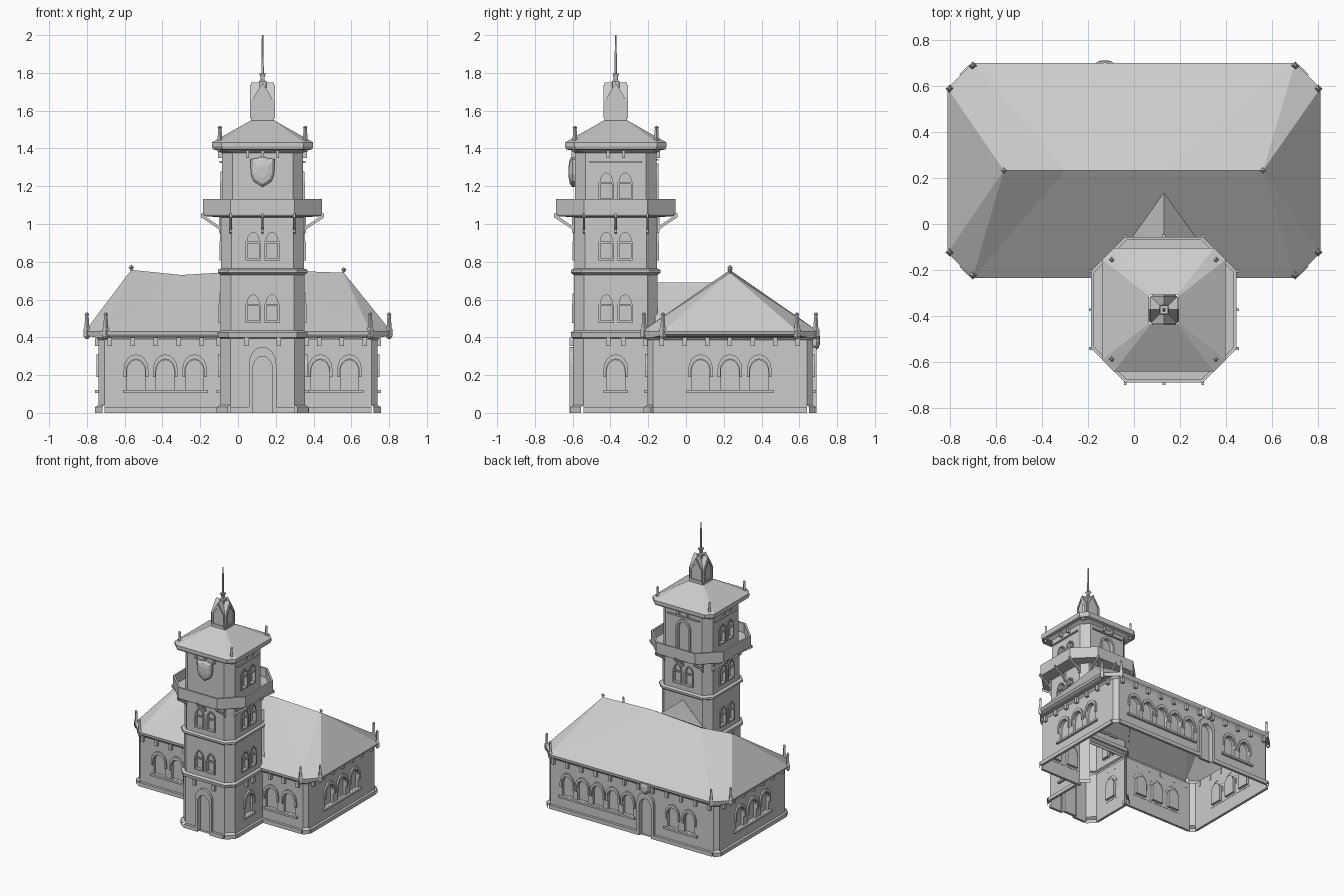
import bpy, bmesh
from math import pi, cos, sin
from mathutils import Matrix, Vector

if "Cube" in bpy.data.objects:
    bpy.data.objects.remove(bpy.data.objects["Cube"])

T = Matrix.Translation
I = Matrix.Identity(4)

def rot(k): return Matrix.Rotation(k * pi / 2, 4, 'Z')

def finish(name, bm, M=I):
    bmesh.ops.recalc_face_normals(bm, faces=bm.faces)
    me = bpy.data.meshes.new(name)
    bm.to_mesh(me)
    bm.free()
    ob = bpy.data.objects.new(name, me)
    ob.matrix_world = M
    bpy.context.collection.objects.link(ob)
    return ob

def grid(name, rows, M=I, closed=True, caps=False, skip_even=False):
    """Skin a list of point rows."""
    bm = bmesh.new()
    vs = [[bm.verts.new(p) for p in r] for r in rows]
    n = len(rows[0])
    for a, b in zip(vs, vs[1:]):
        for i in range(n if closed else n - 1):
            if not (skip_even and i % 2 == 0):
                j = (i + 1) % n
                bm.faces.new((a[i], a[j], b[j], b[i]))
    if caps:
        bm.faces.new(vs[0])
        bm.faces.new(vs[-1])
    return finish(name, bm, M)

def octa(hx, hy, c, z):
    """Rectangle with cut corners; even edges are the long sides."""
    return [(-hx + c, -hy, z), (hx - c, -hy, z), (hx, -hy + c, z), (hx, hy - c, z),
            (hx - c, hy, z), (-hx + c, hy, z), (-hx, hy - c, z), (-hx, -hy + c, z)]

def prism(name, pts, y0, y1, M=I):
    return grid(name, [[(x, y, z) for x, z in pts] for y in (y0, y1)], M, caps=True)

def bar(name, u0, u1, z0, z1, d, M):
    return prism(name, [(u0, z0), (u1, z0), (u1, z1), (u0, z1)], -d, 0.002, M)

def arch(u, w, z0, spring, top, n=8):
    h = w / 2
    return ([(u + h, z0)] + [(u + h * cos(pi * i / n), spring + (top - spring) * sin(pi * i / n))
            for i in range(n + 1)] + [(u - h, z0)])

def band(name, outer, inner, d, M, closed=False):
    """Raised moulding between two outlines."""
    rows = [[(x, y, z) for x, z in pts] for pts, y in
            ((outer, 0.002), (outer, -d), (inner, -d), (inner, 0.002))]
    return grid(name, rows, M, closed)

def wall(name, M, u0, u1, z0, z1, holes, depth=0.02):
    """Flat wall with recessed openings."""
    bm = bmesh.new()
    edges, loops = [], []
    for pts in [[(u0, z0), (u1, z0), (u1, z1), (u0, z1)]] + holes:
        vs = [bm.verts.new((x, 0, z)) for x, z in pts]
        edges += [bm.edges.new((vs[i - 1], vs[i])) for i in range(len(vs))]
        loops.append(vs)
    bmesh.ops.triangle_fill(bm, use_beauty=True, edges=edges, normal=(0, -1, 0))
    for vs in loops[1:]:
        back = [bm.verts.new(v.co + Vector((0, depth, 0))) for v in vs]
        for i in range(len(vs)):
            bm.faces.new((vs[i - 1], vs[i], back[i], back[i - 1]))
        bm.faces.new(back)
    return finish(name, bm, M)

def shield(name, u, zc, w, h, M):
    pts = [(-.5, .4), (-.22, .42), (0, .5), (.22, .42), (.5, .4), (.47, -.1), (.36, -.32), (0, -.5),
           (-.36, -.32), (-.47, -.1)]
    grid(name, [[(u + x * w * s, -d, zc + z * h * s) for x, z in pts]
                for s, d in ((1, 0), (1, .015), (.8, .028), (.4, .034))], M, caps=True)

def ground_wall(part, M, u0, u1, windows=(), doors=(), sills=(), teeth=(), w=.13):
    """Ground storey wall: arched windows with hoods, doors, sills, plinth and corbels."""
    holes = [arch(u, w * .74, .122, .22, .28) for u in windows]
    holes += [arch(u, .105, .001, .23, .3) for u in doors]
    wall(part + "_wall", M, u0, u1, 0, .4, holes)
    for u in windows:
        band(part + "_window_hood", arch(u, w, .19, .23, .31), arch(u, w * .78, .19, .225, .285), .012, M)
    for u in doors:
        band(part + "_door_frame", arch(u, .145, 0, .26, .35), arch(u, .105, 0, .23, .3), .02, M)
    for a, b in sills:
        bar(part + "_sill", a, b, .106, .121, .018, M)
    for u in teeth:
        bar(part + "_corbel", u - .012, u + .012, .355, .4, .02, M)
    cuts = [u0] + [x for u in doors for x in (u - .0725, u + .0725)] + [u1]
    for a, b in zip(cuts[::2], cuts[1::2]):
        prism(part + "_plinth", [(a, 0), (b, 0), (b, .03), (a, .03)], -.02, 0, M)

def pinnacle(name, x, y, z):
    rows = [[(r * cos(i * pi / 2), r * sin(i * pi / 2), h) for i in range(4)] for r, h in
            ((.008, -.04), (.018, -.025), (.018, .01), (.013, .018), (.009, .085), (.012, .09), (.004, .1))]
    grid(name, rows, T((x, y, z)), caps=True)

# ---------- hall ----------
HC = T((0, .2325, 0))
HX, HY = .738, .4375
grid("hall_corners", [octa(HX + .02, HY + .02, .04, 0), octa(HX + .02, HY + .02, .04, .03),
     octa(HX, HY, .03, .042), octa(HX, HY, .03, .4)], HC, skip_even=True)
grid("hall_cornice", [octa(HX, HY, .03, .385), octa(.752, .447, .035, .4), octa(.785, .457, .08, .405),
     octa(.805, .465, .105, .415), octa(.81, .4675, .11, .432)], HC)
front = HC @ T((0, -HY, 0))
ground_wall("hall_front_left", front, -HX + .03, -.08, (-.54, -.385, -.23), (), [(-.61, -.16)],
            [-.68 + .122 * i for i in range(5)])
ground_wall("hall_front_right", front, .34, HX - .03, (.435, .59), (), [(.365, .665)],
            [.43, .55, .67])
for k, side in ((1, "hall_right"), (3, "hall_left")):
    ground_wall(side, HC @ rot(k) @ T((0, -HX, 0)), -HY + .03, HY - .03, (-.155, 0, .155), (),
                [(-.23, .23)], [-.36 + .12 * i for i in range(7)])
back = HC @ rot(2) @ T((0, -HY, 0))
ground_wall("hall_back", back, -HX + .03, HX - .03, (-.56, -.428, -.296, -.164, -.032, .355, .5), (.127,),
            [(-.63, .03), (.28, .575)], [-.68 + .1236 * i for i in range(12)], w=.122)
shield("hall_back_shield", .127, .385, .09, .1, back @ T((0, -.005, 0)))

# hipped roof with a slightly sagging ridge
bm = bmesh.new()
e = [bm.verts.new(p) for p in octa(.81, .4675, .11, .432)]
r = [bm.verts.new((x, 0, z)) for x, z in ((-.565, .757), (-.3, .73), (.14, .757), (.56, .742))]
for f in ((e[0], r[1], r[0]), (e[0], e[1], r[2], r[1]), (e[1], r[3], r[2]), (e[1], e[2], r[3]),
          (e[2], e[3], r[3]), (e[3], e[4], r[3]), (e[4], r[2], r[3]), (e[4], e[5], r[1], r[2]),
          (e[5], r[0], r[1]), (e[5], e[6], r[0]), (e[6], e[7], r[0]), (e[7], e[0], r[0])):
    bm.faces.new(f)
finish("hall_roof", bm, HC)
for x, y in ((.8, .355), (.7, .455)):
    for sx in (-1, 1):
        for sy in (-1, 1):
            pinnacle("hall_pinnacle", sx * x, .2325 + sy * y, .432)
for x, z in ((-.565, .757), (.56, .745)):
    bpy.ops.mesh.primitive_cone_add(vertices=4, radius1=.004, radius2=.014, depth=.016, location=(x, .2325, z + .006))
    bpy.context.object.name = "ridge_finial_base"
    bpy.ops.mesh.primitive_cone_add(vertices=4, radius1=.014, radius2=0, depth=.014, location=(x, .2325, z + .021))
    bpy.context.object.name = "ridge_finial_tip"

# small gable linking tower and hall roof
bm = bmesh.new()
g = [bm.verts.new(p) for p in ((-.085, -.165, .48), (.345, -.165, .48), (.13, -.165, .69), (.13, .15, .69))]
bm.faces.new((g[0], g[2], g[3]))
bm.faces.new((g[1], g[3], g[2]))
finish("link_gable_roof", bm)

# ---------- tower ----------
TC = T((.13, -.372, 0))
C = .055
def sq(h, z, c=C): return octa(h, h, c, z)
A, B, D, E = .225, .222, .219, .215      # half widths of the four storeys
grid("tower_base_corners", [sq(A + .018, 0, .06), sq(A + .018, .03, .06), sq(A, .042), sq(A, .4)], TC, skip_even=True)
grid("tower_band_low", [sq(A, .395), sq(A + .01, .4), sq(A + .014, .425), sq(B, .435)], TC)
grid("tower_band_mid", [sq(B, .73), sq(B + .015, .742), sq(B + .015, .757), sq(D, .765)], TC)
grid("tower_cornice", [sq(E, 1.375), sq(E + .02, 1.39), sq(.262, 1.395, .05), sq(.268, 1.41, .05), sq(.268, 1.432, .05)], TC)
for n, h, z0, z1 in (("second", B, .43, .735), ("third", D, .76, 1.04), ("top", E, 1.04, 1.385)):
    grid("tower_%s_corners" % n, [sq(h, z0), sq(h, z1)], TC, skip_even=True)

def twin_windows(part, M, hw, z0, z1, zb):
    holes = [arch(u, .064, zb, zb + .09, zb + .14) for u in (-.05, .05)]
    wall(part + "_wall", M, -hw, hw, z0, z1, holes)
    for u in (-.05, .05):
        o, i = [[(u - w, a), (u + w, a), (u + w, b), (u - w, b)] for w, a, b in
                ((.04, zb - .008, zb + .092), (.03, zb + .004, zb + .082))]
        band(part + "_window_frame", o, i, .01, M, closed=True)
        band(part + "_window_hood", arch(u, .08, zb + .085, zb + .095, zb + .148),
             arch(u, .064, zb + .085, zb + .09, zb + .14), .007, M)

for k, side in enumerate(("front", "right", "back", "left")):
    face = [TC @ rot(k) @ T((0, -h, 0)) for h in (A, B, D, E)]
    name = "tower_" + side
    if side == "front":
        ground_wall(name, face[0], -A + C, A - C, (), (0,), (), (-.085, .085))
    elif side != "back":
        ground_wall(name, face[0], -A + C, A - C, (0,), (), [(-.065, .065)], (-.04, .04))
    twin_windows(name + "_second", face[1], B - C, .43, .735, .485)
    twin_windows(name + "_third", face[2], D - C, .76, 1.04, .815)
    # top storey: shield in front, door behind, windows at the sides
    if side in ("right", "left"):
        twin_windows(name + "_top", face[3], E - C, 1.04, 1.385, 1.13)
        bar(name + "_ledge", -.14, .14, 1.322, 1.333, .012, face[3])
    else:
        door = side == "back"
        wall(name + "_top_wall", face[3], -E + C, E - C, 1.04, 1.385,
             [arch(0, .1, 1.065, 1.24, 1.3)] if door else [])
        if door:
            band(name + "_door_frame", arch(0, .13, 1.062, 1.24, 1.32), arch(0, .1, 1.062, 1.24, 1.3), .012, face[3])
            bar(name + "_ledge", -.14, .14, 1.335, 1.345, .012, face[3])
        else:
            shield("tower_shield", 0, 1.278, .13, .165, face[3])
    for u in ((-.08, 0, .08) if side == "front" else (-.04, .04)):
        bar(name + "_top_corbel", u - .008, u + .008, 1.35, 1.39, .02, face[3])
    # balcony struts
    for u in (-.168, 0, .168):
        M = face[2] @ T((u, 0, 0)) @ rot(1)
        prism("balcony_strut", [(0, .95), (-.012, .955), (-.012, .972), (-.107, 1.035), (-.107, 1.055),
                                (-.09, 1.055), (-.09, 1.043), (-.012, .99), (-.012, 1.04), (0, 1.04)], -.006, .006, M)

# balcony with parapet
grid("balcony", [sq(D, 1.035), sq(.313, 1.042, .145), sq(.316, 1.05, .147), sq(.316, 1.132, .147),
     sq(.303, 1.132, .141), sq(.303, 1.06, .141), sq(E, 1.06)], TC)

# tower roof, pinnacles, lantern and spire
grid("tower_roof", [sq(.268, 1.432, .05), sq(.064, 1.547, .006)], TC)
for sx in (-1, 1):
    for sy in (-1, 1):
        pinnacle("tower_pinnacle", .13 + sx * .226, -.372 + sy * .216, 1.42)
house = [(-.056, 1.53), (.056, 1.53), (.056, 1.655), (0, 1.748), (-.056, 1.655)]
for k in range(4):
    M = TC @ rot(k)
    if k < 2:
        prism("lantern_gable", house, -.06, .06, M)
    band("lantern_frame", [(-.052, 1.56), (.052, 1.56), (.052, 1.655), (0, 1.735), (-.052, 1.655)],
         [(-.04, 1.572), (.04, 1.572), (.04, 1.65), (0, 1.712), (-.04, 1.65)], .006, M @ T((0, -.06, 0)), closed=True)
grid("spire_cap", [sq(h, z, .002) for h, z in ((.02, 1.72), (.02, 1.755), (.011, 1.762), (.011, 1.78), (.018, 1.797))], TC, caps=True)
grid("spire_rod", [sq(h, z, .002) for h, z in ((.007, 1.79), (.004, 2.0))], TC, caps=True)
